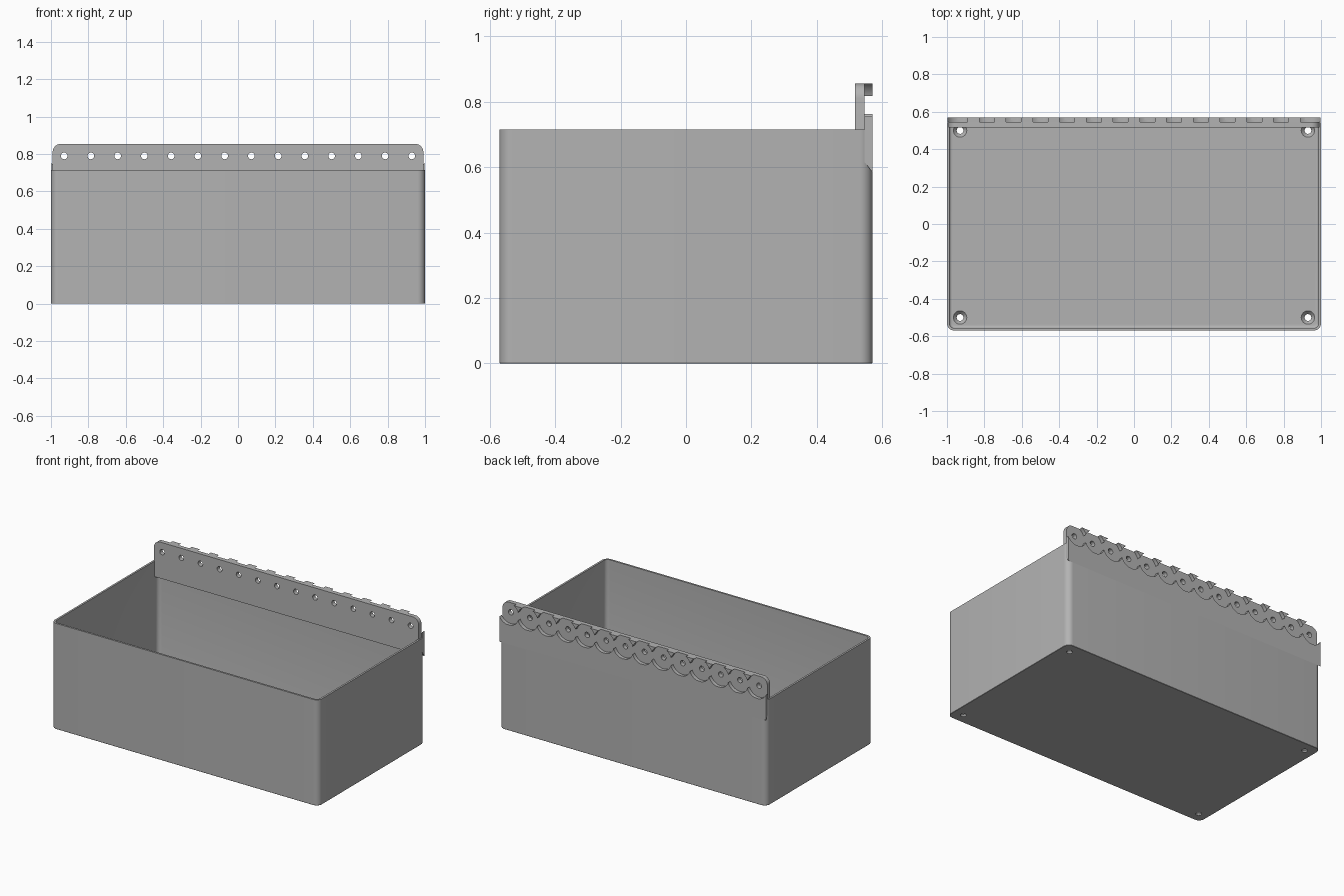
import bpy
import bmesh
from math import sin, cos, pi

if "Cube" in bpy.data.objects:
    bpy.data.objects.remove(bpy.data.objects["Cube"])

W, D, H = 1.0, 0.57, 0.715      # half width, half depth, box height
WALL, FLOOR, RADIUS = 0.013, 0.03, 0.04
HOLES, PITCH, HOLE_Z = 14, 0.143, 0.79

grey = bpy.data.materials.new("plain grey")
grey.use_nodes = True
colour = (0.45, 0.45, 0.45, 1)
grey.diffuse_color = colour
grey.node_tree.nodes["Principled BSDF"].inputs["Base Color"].default_value = colour


def loft(bm, rings):
    """Join equal rings of points into a closed solid."""
    loops = [[bm.verts.new(p) for p in ring] for ring in rings]
    n = len(loops[0])
    for a, b in zip(loops, loops[1:]):
        for i in range(n):
            j = (i + 1) % n
            bm.faces.new((a[i], a[j], b[j], b[i]))
    bm.faces.new(loops[0][::-1])
    bm.faces.new(loops[-1])


def make(name, solids):
    bm = bmesh.new()
    for rings in solids:
        loft(bm, rings)
    bmesh.ops.recalc_face_normals(bm, faces=bm.faces)
    mesh = bpy.data.meshes.new(name)
    bm.to_mesh(mesh)
    bm.free()
    mesh.materials.append(grey)
    obj = bpy.data.objects.new(name, mesh)
    bpy.context.collection.objects.link(obj)
    return obj


def select(obj):
    bpy.ops.object.select_all(action='DESELECT')
    obj.select_set(True)
    bpy.context.view_layer.objects.active = obj


def cut(obj, solids):
    """Subtract separate solids from an object."""
    cutter = make("cutter", solids)
    cutter.hide_render = True
    mod = obj.modifiers.new("cut", 'BOOLEAN')
    mod.operation = 'DIFFERENCE'
    mod.solver = 'EXACT'
    mod.object = cutter
    select(obj)
    bpy.ops.object.modifier_apply(modifier=mod.name)
    bpy.data.objects.remove(cutter)


def arc(cx, cy, r, start, end, steps):
    return [(cx + r * cos(start + (end - start) * i / steps),
             cy + r * sin(start + (end - start) * i / steps)) for i in range(steps + 1)]


def box_ring(inset, z):
    """Rounded rectangle at one height."""
    r = max(RADIUS - inset, 0.012)
    x, y = W - inset - r, D - inset - r
    pts = []
    for k, (sx, sy) in enumerate([(1, 1), (-1, 1), (-1, -1), (1, -1)]):
        pts += arc(sx * x, sy * y, r, k * pi / 2, (k + 1) * pi / 2, 8)
    return [(px, py, z) for px, py in pts]


def circle_z(x, y, r, z):
    return [(px, py, z) for px, py in arc(x, y, r, 0, 2 * pi, 24)[:-1]]


def cylinder_y(x, z, r, y0, y1, steps):
    pts = arc(x, z, r, 0, 2 * pi, steps)[:-1]
    return [[(px, y, pz) for px, pz in pts] for y in (y0, y1)]


def strip(half, y0, y1, top, low0, low1):
    """Upright strip with rounded top corners and an optionally sloped underside."""
    r = 0.045
    crown = (arc(half - r, top - r, r, 0, pi / 2, 8)
             + arc(r - half, top - r, r, pi / 2, pi, 8))
    return [[(px, y, pz) for px, pz in crown + [(-half, low), (half, low)]]
            for y, low in ((y0, low0), (y1, low1))]


# Open box with a small fillet where the walls meet the floor
fillet = 0.014
rings = [box_ring(0.002, 0), box_ring(0, 0.002), box_ring(0, H), box_ring(WALL, H)]
for i in range(5):
    a = i / 4 * pi / 2
    rings.append(box_ring(WALL + fillet * (1 - cos(a)), FLOOR + fillet * (1 - sin(a))))
box = make("open_box", [rings])

# Countersunk screw holes in the floor corners
screws = [[circle_z(sx * 0.93, sy * 0.5, r, z)
           for r, z in ((0.018, -0.02), (0.018, 0.01), (0.036, FLOOR), (0.036, 0.08))]
          for sx in (-1, 1) for sy in (-1, 1)]
cut(box, screws)

# Rear mounting plate with a row of through holes
hole_x = [(i - (HOLES - 1) / 2) * PITCH for i in range(HOLES)]
plate = make("mounting_plate", [strip(0.991, 0.517, 0.546, 0.855, 0.61, 0.61)])
cut(plate, [cylinder_y(x, HOLE_Z, 0.018, 0.4, 0.7, 20) for x in hole_x])

# Hook layer: round pockets leave a scalloped ledge below and hooks above
hooks = make("hook_strip", [strip(0.997, 0.5458, 0.5705, 0.855, 0.615, 0.583)])
for start in (0, 1):
    cut(hooks, [cylinder_y(x, HOLE_Z, 0.0766, 0.5, 0.6, 48) for x in hole_x[start::2]])

for obj in (box, plate, hooks):
    select(obj)
    bpy.ops.object.shade_smooth_by_angle(angle=pi / 6)
